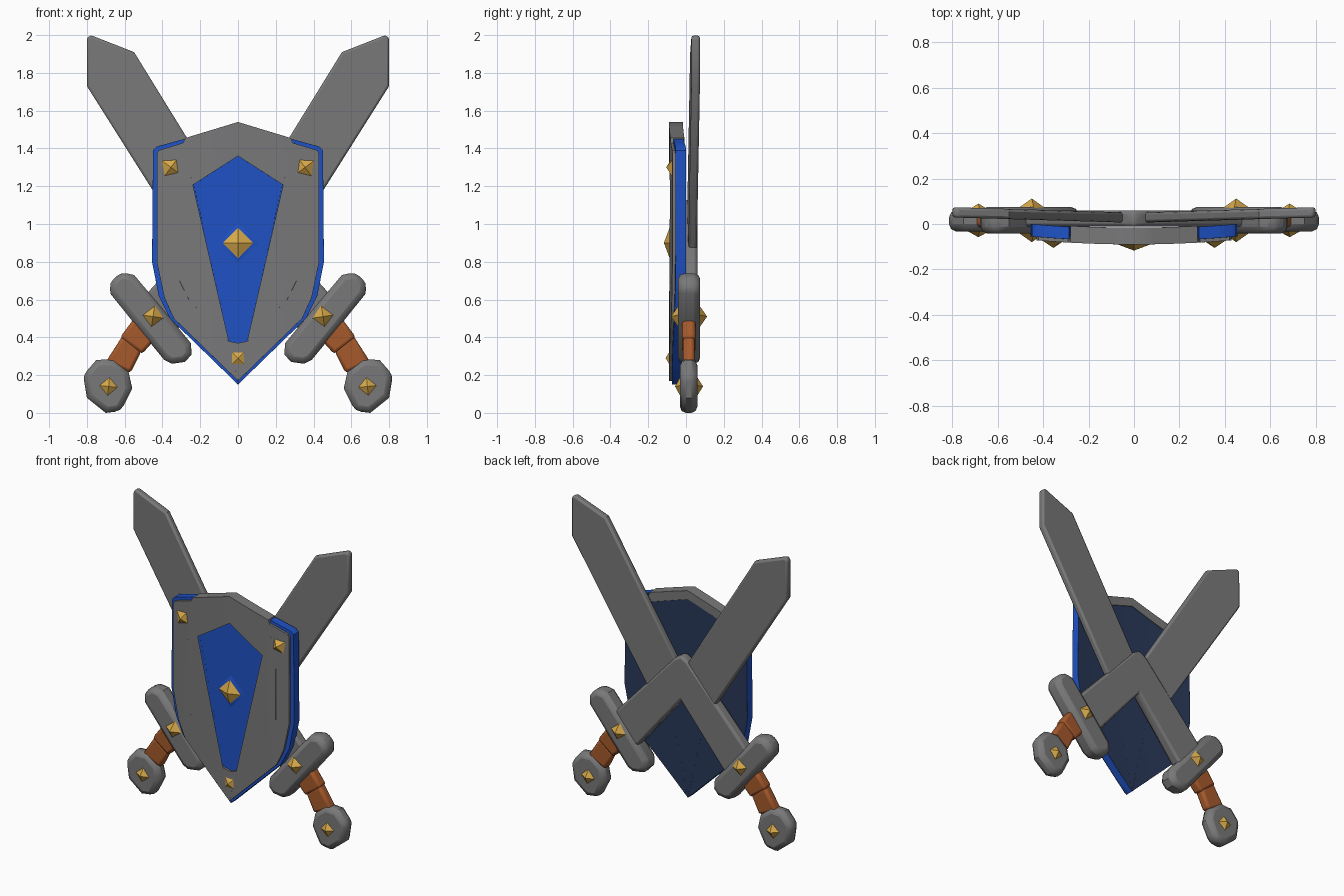
import bpy, bmesh, math
from mathutils import Vector

cube = bpy.data.objects.get("Cube")
if cube:
    bpy.data.objects.remove(cube)


def material(name, r, g, b):
    m = bpy.data.materials.new(name)
    m.use_nodes = True
    m.diffuse_color = (r, g, b, 1)
    m.node_tree.nodes["Principled BSDF"].inputs["Base Color"].default_value = (r, g, b, 1)
    return m


STEEL = material("steel gray", 0.19, 0.19, 0.195)
BLUE = material("shield blue", 0.014, 0.085, 0.56)
NAVY = material("dark navy", 0.022, 0.04, 0.1)
LEATHER = material("leather brown", 0.38, 0.1, 0.025)
GOLD = material("gold", 0.68, 0.4, 0.07)


def finish(bm, name, mats, mirror=True, bevel=0.0):
    """Turn a bmesh into an object, optionally mirrored and bevelled."""
    mesh = bpy.data.meshes.new(name)
    bm.to_mesh(mesh)
    bm.free()
    for m in mats:
        mesh.materials.append(m)
    ob = bpy.data.objects.new(name, mesh)
    bpy.context.collection.objects.link(ob)
    if mirror:
        mod = ob.modifiers.new("Mirror", "MIRROR")
        mod.use_clip = True
    if bevel:
        mod = ob.modifiers.new("Bevel", "BEVEL")
        mod.width = bevel
        mod.segments = 2
        mod.limit_method = "ANGLE"
        mod.angle_limit = math.radians(50)
    bpy.ops.object.select_all(action="DESELECT")
    ob.select_set(True)
    bpy.context.view_layer.objects.active = ob
    bpy.ops.object.shade_smooth_by_angle(angle=math.radians(35))
    return ob


def slab(name, outline, front, back, mats, bevel, bow=0.0, lean=0.0):
    """Extrude an x-z half outline through y, bend it, and mirror it."""
    bm = bmesh.new()
    bm.faces.new([bm.verts.new((x, 0, z)) for x, z in outline])
    if bow:
        bmesh.ops.triangulate(bm, faces=bm.faces[:])
        for i in range(1, 5):
            bmesh.ops.bisect_plane(bm, geom=bm.verts[:] + bm.edges[:] + bm.faces[:],
                                   plane_co=(i * 0.09, 0, 0), plane_no=(1, 0, 0))
    ext = bmesh.ops.extrude_face_region(bm, geom=bm.faces[:], use_keep_orig=True)
    rear = {v for v in ext["geom"] if isinstance(v, bmesh.types.BMVert)}
    for v in bm.verts:
        v.co.y = (back if v in rear else front) + bow * (v.co.x / 0.45) ** 2 + lean * v.co.x
    bmesh.ops.recalc_face_normals(bm, faces=bm.faces[:])
    # open the seam so both halves weld together
    seam = [f for f in bm.faces if all(abs(v.co.x) < 1e-4 for v in f.verts)]
    bmesh.ops.delete(bm, geom=seam, context="FACES")
    if len(mats) > 1:
        for f in bm.faces:
            f.material_index = int(f.normal.y > 0.7)
    return finish(bm, name, mats, True, bevel)


def stud(name, x, z, size, base, tip, mat=GOLD, turn=0.0, mirror=True):
    """Four-sided pyramid pointing along y, from base to tip."""
    bm = bmesh.new()
    ring = []
    for i in range(4):
        a = turn + i * math.pi / 2
        ring.append(bm.verts.new((x + size * math.cos(a), base, z + size * math.sin(a))))
    top = bm.verts.new((x, tip, z))
    bm.faces.new(ring)
    for i in range(4):
        bm.faces.new((ring[i], ring[(i + 1) % 4], top))
    bmesh.ops.recalc_face_normals(bm, faces=bm.faces[:])
    return finish(bm, name, [mat], mirror)


# Shield: blue body with dark back, gray rim, gray cap along the top
BOW = 0.02
slab("shield_body",
     [(0, 1.50), (0.28, 1.41), (0.285, 1.45), (0.43, 1.41), (0.45, 1.39), (0.455, 0.8),
      (0.42, 0.62), (0.36, 0.5), (0, 0.15)],
     -0.075, -0.02, [BLUE, NAVY], 0.012, BOW)
slab("shield_rim",
     [(0, 1.54), (0.28, 1.455), (0.29, 1.43), (0.42, 1.39), (0.43, 1.37), (0.43, 0.8),
      (0.39, 0.61), (0.34, 0.5), (0, 0.17),
      (0, 0.37), (0.05, 0.38), (0.26, 0.6), (0.31, 0.7), (0.335, 0.8), (0.335, 1.14),
      (0.32, 1.16), (0.28, 1.18), (0.28, 1.28), (0, 1.36)],
     -0.09, -0.06, [STEEL], 0.01, BOW)
slab("shield_top_cap", [(0, 1.54), (0.28, 1.455), (0.28, 1.39), (0, 1.48)],
     -0.088, -0.016, [STEEL], 0.012, BOW)

# Shield studs
stud("center_boss", 0, 0.9, 0.11, -0.073, -0.105, BLUE, mirror=False)
stud("center_stud", 0, 0.9, 0.08, -0.087, -0.117, mirror=False)
stud("bottom_stud", 0, 0.29, 0.055, -0.085, -0.108, turn=math.pi / 4, mirror=False)
stud("corner_studs", 0.355, 1.3, 0.062, -0.072, -0.105, turn=math.pi / 4 - 0.15)

# Crossed swords: outer blades, joined by the lower blades behind the shield
slab("upper_blades",
     [(0.55, 1.91), (0.78, 2.0), (0.80, 1.985), (0.80, 1.73), (0.44, 1.16),
      (0.23, 0.83), (0.02, 1.05)],
     0.005, 0.05, [STEEL], 0.012, lean=0.03)
slab("lower_blades",
     [(0, 1.13), (0.05, 1.1), (0.43, 0.69), (0.52, 0.59), (0.38, 0.38), (0.34, 0.42), (0, 0.83)],
     -0.012, 0.06, [STEEL], 0.015)

# Hilts
slab("guards",
     [(0.55, 0.73), (0.62, 0.745), (0.68, 0.69), (0.675, 0.63), (0.53, 0.45), (0.39, 0.28),
      (0.35, 0.26), (0.28, 0.27), (0.245, 0.31), (0.25, 0.37), (0.39, 0.54)],
     -0.042, 0.075, [STEEL], 0.032)
slab("grip_upper_wraps", [(0.625, 0.40), (0.55, 0.5), (0.42, 0.41), (0.51, 0.31)],
     -0.02, 0.05, [LEATHER], 0.018)
slab("grip_lower_wraps", [(0.70, 0.27), (0.61, 0.41), (0.51, 0.33), (0.57, 0.21)],
     -0.016, 0.046, [LEATHER], 0.018)
slab("pommels",
     [(0.75, 0.28), (0.66, 0.285), (0.58, 0.22), (0.56, 0.13), (0.62, 0.01), (0.70, 0.0),
      (0.80, 0.08), (0.82, 0.2)],
     -0.032, 0.06, [STEEL], 0.032)

# Hilt studs on both faces
for side, guard_base, guard_tip, pommel_base, pommel_tip in (
        ("front", -0.038, -0.08, -0.028, -0.058), ("back", 0.07, 0.112, 0.056, 0.09)):
    stud("guard_studs_" + side, 0.45, 0.51, 0.06, guard_base, guard_tip, turn=0.15)
    stud("pommel_studs_" + side, 0.685, 0.14, 0.055, pommel_base, pommel_tip, turn=0.1)
